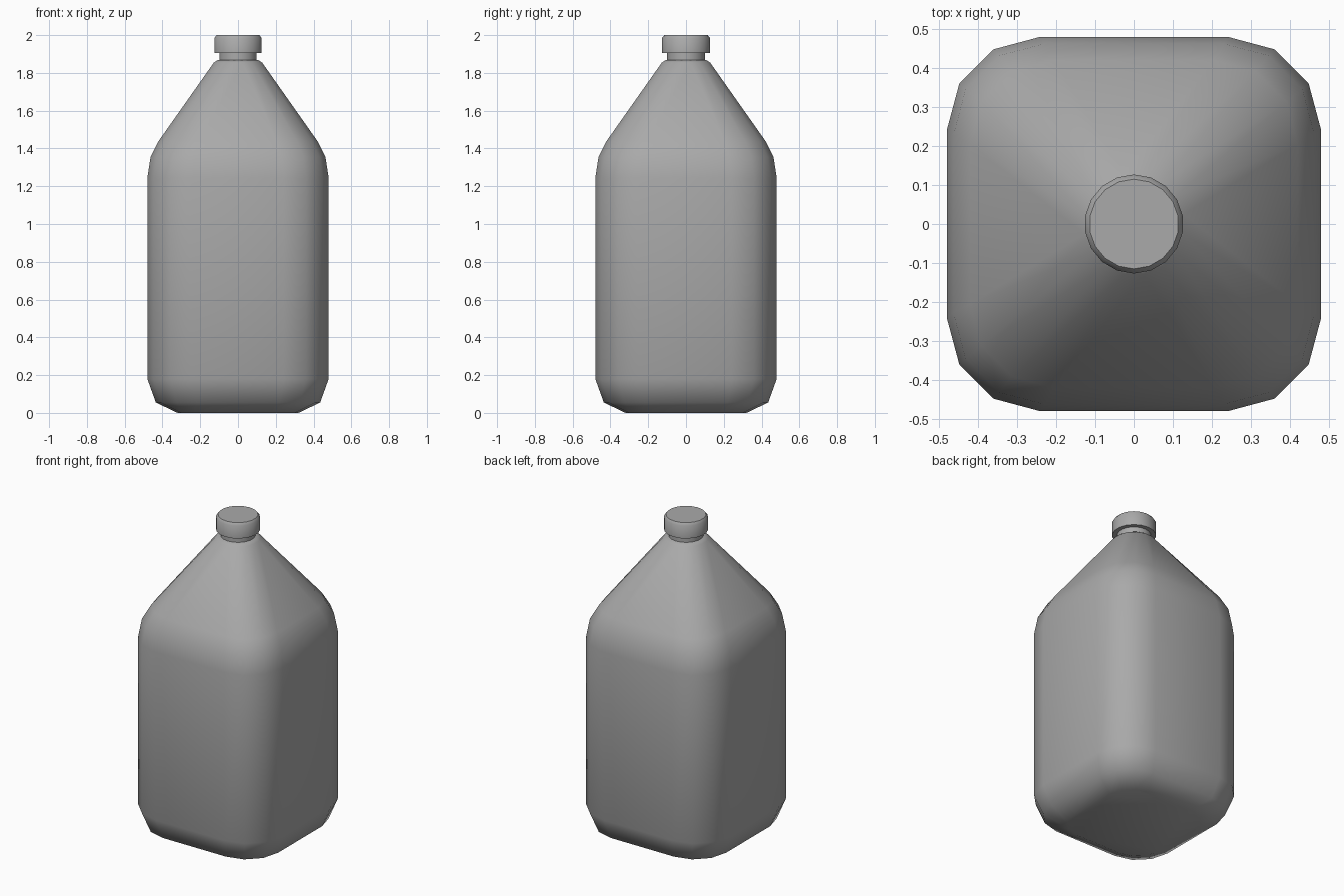
import bpy, bmesh
from math import sin, cos, pi, radians

cube = bpy.data.objects.get("Cube")
if cube:
    bpy.data.objects.remove(cube, do_unlink=True)

grey = bpy.data.materials.new("plain grey")
grey.use_nodes = True
colour = (0.4, 0.4, 0.4, 1)
grey.diffuse_color = colour
grey.node_tree.nodes["Principled BSDF"].inputs["Base Color"].default_value = colour


def rounded_square(half, radius):
    """Sixteen outline points: four corners of three segments each."""
    points = []
    for corner in range(4):
        middle = corner * pi / 2 + pi / 4
        sx = 1 if cos(middle) > 0 else -1
        sy = 1 if sin(middle) > 0 else -1
        for step in range(4):
            a = corner * pi / 2 + step * pi / 6
            points.append((sx * (half - radius) + radius * cos(a),
                           sy * (half - radius) + radius * sin(a)))
    return points


def circle(radius, sides):
    return [(radius * cos((i + 0.5) * 2 * pi / sides),
             radius * sin((i + 0.5) * 2 * pi / sides)) for i in range(sides)]


def loft(name, sections, angle):
    """Join stacked outlines into a closed, smooth-shaded solid."""
    bm = bmesh.new()
    rings = [[bm.verts.new((x, y, z)) for x, y in outline] for z, outline in sections]
    for low, high in zip(rings, rings[1:]):
        n = len(low)
        for i in range(n):
            j = (i + 1) % n
            bm.faces.new((low[i], low[j], high[j], high[i]))
    bm.faces.new(rings[0][::-1])
    bm.faces.new(rings[-1])
    mesh = bpy.data.meshes.new(name)
    bm.to_mesh(mesh)
    bm.free()
    mesh.materials.append(grey)
    obj = bpy.data.objects.new(name, mesh)
    bpy.context.collection.objects.link(obj)
    bpy.ops.object.select_all(action='DESELECT')
    obj.select_set(True)
    bpy.context.view_layer.objects.active = obj
    bpy.ops.object.shade_smooth_by_angle(angle=radians(angle))
    return obj


# Bottle body: rounded square tapering to a round top
body = [(0, 0.32, 0.16), (0.055, 0.435, 0.215), (0.18, 0.48, 0.24),
        (1.245, 0.48, 0.24), (1.355, 0.463, 0.235), (1.44, 0.42, 0.215)]
sections = [(z, rounded_square(h, r)) for z, h, r in body]
for z, r in ((1.855, 0.13), (1.868, 0.11)):
    sections.append((z, circle(r, 16)))
loft("bottle_body", sections, 50)

# Neck and screw cap
loft("neck", [(z, circle(0.1, 18)) for z in (1.85, 1.92)], 40)
loft("cap", [(z, circle(r, 18)) for z, r in
             ((1.905, 0.127), (1.985, 0.127), (2.0, 0.115))], 40)
